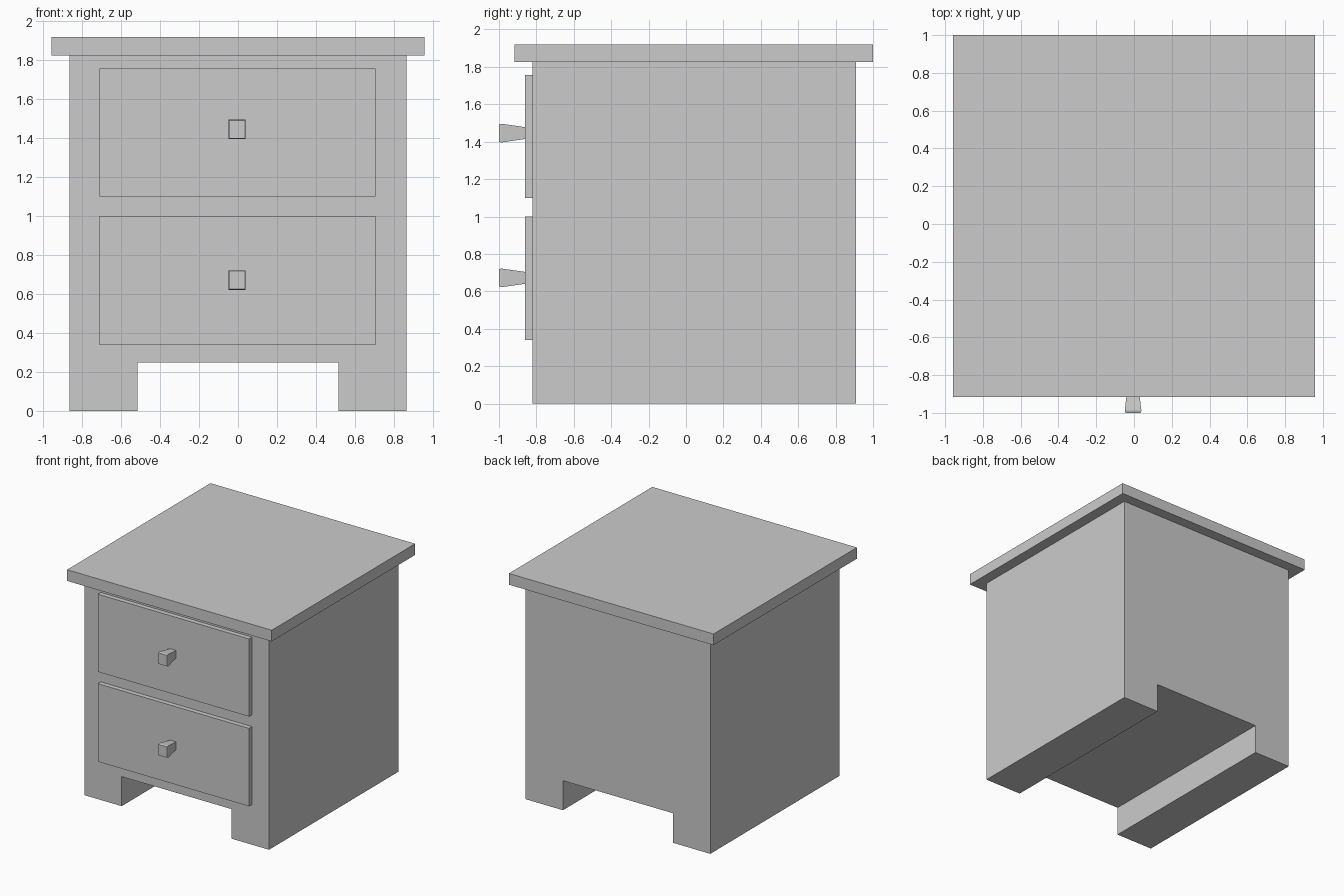
import bpy

if "Cube" in bpy.data.objects:
    bpy.data.objects.remove(bpy.data.objects["Cube"])


def make_object(name, verts, faces):
    mesh = bpy.data.meshes.new(name)
    mesh.from_pydata(verts, [], faces)
    mesh.update()
    obj = bpy.data.objects.new(name, mesh)
    bpy.context.collection.objects.link(obj)
    return obj


def loft(name, rings):
    """Skin a list of equal-length vertex rings running front (-y) to back, capped at both ends."""
    n = len(rings[0])
    verts = [v for ring in rings for v in ring]
    faces = [list(range(n)), list(range(len(verts) - n, len(verts)))[::-1]]
    for r in range(len(rings) - 1):
        a, b = r * n, (r + 1) * n
        for i in range(n):
            j = (i + 1) % n
            faces.append([a + j, a + i, b + i, b + j])
    return make_object(name, verts, faces)


def rect(x0, x1, z0, z1, y):
    return [(x0, y, z0), (x1, y, z0), (x1, y, z1), (x0, y, z1)]


def box(name, x0, x1, y0, y1, z0, z1):
    return loft(name, [rect(x0, x1, z0, z1, y0), rect(x0, x1, z0, z1, y1)])


# cabinet body: front outline with the foot cutout, extruded to the back
half = [(0.515, 0.25), (0.515, 0), (0.865, 0), (0.865, 1.825)]
outline = half + [(-x, z) for x, z in reversed(half)]
loft("cabinet_body", [[(x, y, z) for x, z in outline] for y in (-0.82, 0.91)])

# overhanging top
box("table_top", -0.958, 0.958, -0.917, 1.0, 1.825, 1.92)

# drawers, each with a flared square knob
KNOB_X = -0.005
knob_profile = [(-1.0, 0.040, 0.046), (-0.987, 0.044, 0.050), (-0.855, 0.028, 0.031)]
for label, z0, z1, kz in (("upper", 1.10, 1.757, 1.446), ("lower", 0.34, 1.0, 0.672)):
    box(label + "_drawer_front", -0.711, 0.705, -0.86, -0.82, z0, z1)
    loft(label + "_drawer_knob",
         [rect(KNOB_X - w, KNOB_X + w, kz - h, kz + h, y) for y, w, h in knob_profile])
